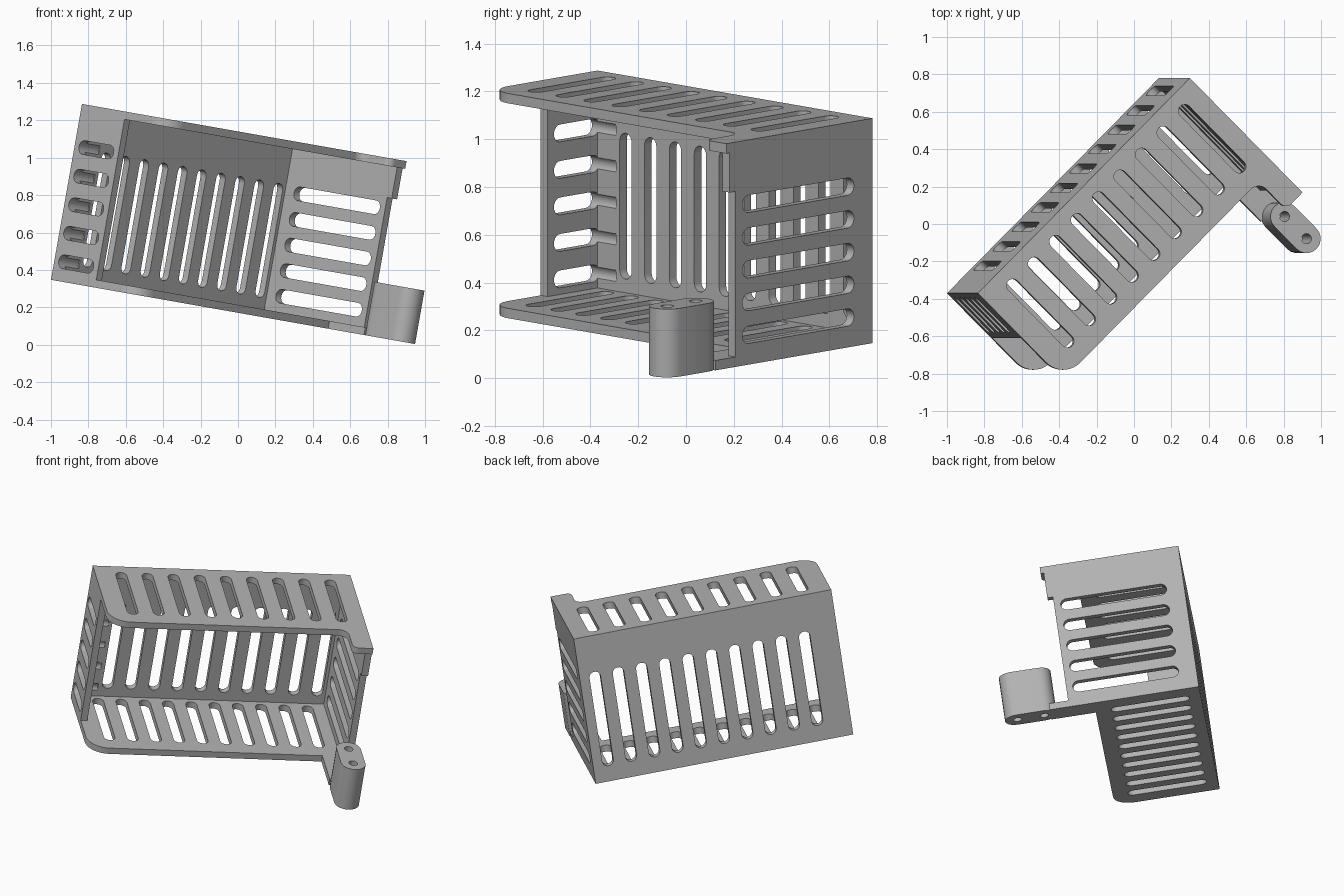
import bpy, bmesh, math
from mathutils import Matrix, Vector

cube = bpy.data.objects.get("Cube")
if cube:
    bpy.data.objects.remove(cube, do_unlink=True)

# Main sizes: width, height, shelf depth, wall thickness, corner radius
W, H, D, T, R = 1.627, 0.955, 0.655, 0.042, 0.13
LUG_U, LUG_R = 1.55, 0.077
LUG_V = (0.97, 1.138)

# The whole holder is turned 45 degrees and tipped 10 degrees
FRAME = (Matrix.Translation((-1.0, -0.37, 0.347))
         @ Matrix.Rotation(math.radians(10), 4, 'Y')
         @ Matrix.Rotation(math.radians(45), 4, 'Z'))

grey = bpy.data.materials.new("plain_grey")
grey.use_nodes = True
color = (0.45, 0.45, 0.45, 1)
grey.diffuse_color = color
grey.node_tree.nodes["Principled BSDF"].inputs["Base Color"].default_value = color

# Each plane maps (a, b, extrusion) to width, depth (towards front), height
PLANES = {
    "flat": lambda a, b, c: Vector((a, -b, c)),
    "back": lambda a, b, c: Vector((a, -c, b)),
    "side": lambda a, b, c: Vector((c, -a, b)),
}


def arc(cx, cy, r, start, end, n=10):
    angles = [math.radians(start + (end - start) * i / n) for i in range(n + 1)]
    return [(cx + r * math.cos(t), cy + r * math.sin(t)) for t in angles]


def slot_x(x0, x1, y, r):
    """Round-ended slot running along the first axis."""
    return arc(x0 + r, y, r, 90, 270) + arc(x1 - r, y, r, -90, 90)


def slot_y(x, y0, y1, r):
    """Round-ended slot running along the second axis."""
    return arc(x, y0 + r, r, 180, 360) + arc(x, y1 - r, r, 0, 180)


def rect(x0, x1, y0, y1):
    return [(x0, y0), (x1, y0), (x1, y1), (x0, y1)]


def solid(name, plane, outlines, low, high):
    """Extrude one or more closed outlines between two levels."""
    bm = bmesh.new()
    place = PLANES[plane]
    for pts in outlines:
        rings = [[bm.verts.new(place(a, b, c)) for a, b in pts] for c in (low, high)]
        bm.faces.new(rings[0])
        bm.faces.new(rings[1])
        for i in range(len(pts)):
            j = (i + 1) % len(pts)
            bm.faces.new((rings[0][i], rings[0][j], rings[1][j], rings[1][i]))
    bmesh.ops.recalc_face_normals(bm, faces=bm.faces[:])
    mesh = bpy.data.meshes.new(name)
    bm.to_mesh(mesh)
    bm.free()
    mesh.materials.append(grey)
    obj = bpy.data.objects.new(name, mesh)
    obj.matrix_world = FRAME
    bpy.context.collection.objects.link(obj)
    return obj


def cutter(name, plane, outlines, low, high):
    obj = solid(name, plane, outlines, low, high)
    obj.hide_render = True
    return obj


def cut(obj, *tools):
    for tool in tools:
        mod = obj.modifiers.new("slots", 'BOOLEAN')
        mod.operation = 'DIFFERENCE'
        mod.solver = 'EXACT'
        mod.object = tool
    bpy.context.view_layer.update()
    graph = bpy.context.evaluated_depsgraph_get()
    mesh = bpy.data.meshes.new_from_object(obj.evaluated_get(graph))
    obj.modifiers.clear()
    obj.data = mesh


front_corner = arc(R, D - R, R, 180, 90)

# Slot cutters
top_cut = cutter("top_slot_cutter", "flat",
                 [slot_y(0.163 + 0.165 * i, 0.07, 0.56, 0.035) for i in range(9)],
                 H - 0.1, H + 0.05)
bottom_cut = cutter("bottom_slot_cutter", "flat",
                    [slot_y(0.15 + 0.147 * i, 0.07, 0.56, 0.035) for i in range(10)],
                    -0.05, 0.08)
back_cut = cutter("back_slot_cutter", "back",
                  [slot_y(0.208 + 0.147 * i, 0.1, 0.72, 0.035) for i in range(10)],
                  -0.05, 0.1)
left_cut = cutter("narrow_side_slot_cutter", "side",
                  [slot_x(0.033, 0.3, 0.107 + 0.155 * i, 0.037) for i in range(5)],
                  -0.05, 0.15)
right_cut = cutter("wide_side_slot_cutter", "side",
                   [slot_x(0.11, 0.77, 0.127 + 0.139 * i, 0.037) for i in range(5)],
                   W - 0.1, W + 0.05)
hole_cut = cutter("lug_hole_cutter", "flat",
                  [arc(LUG_U, v, 0.027, 0, 345, 23) for v in LUG_V], -0.05, 0.4)

# Top plate with a rounded corner and a forward ear
top_outline = ([(0, 0)] + front_corner
               + arc(1.44, D + 0.06, 0.06, -90, 0)
               + arc(1.54, 0.825, 0.04, 180, 90) + [(W, 0.865), (W, 0)])
top_plate = solid("top_plate", "flat", [top_outline], H - T, H)
cut(top_plate, top_cut)

# Bottom plate with an arm reaching to the mounting lug
arm = W - 2 * LUG_R
bottom_outline = ([(0, 0)] + front_corner
                  + [(arm, D), (arm, 0.93), (W, 0.93), (W, 0)])
bottom_plate = solid("bottom_plate", "flat", [bottom_outline], 0, T)
cut(bottom_plate, bottom_cut)

# Back wall, also grooved by the narrow side's slots
back_wall = solid("back_wall", "back", [rect(0, W, T, H - T)], 0, T)
cut(back_wall, back_cut, left_cut)

# Short side wall
narrow_side = solid("narrow_side_wall", "side", [rect(T, 0.337, T, H - T)], 0, T)
cut(narrow_side, left_cut)

# Deep side wall with a stepped front edge
wide_outline = [(T, T), (0.81, T), (0.81, 0.745), (0.845, 0.745),
                (0.845, H - T), (T, H - T)]
wide_side = solid("wide_side_wall", "side", [wide_outline], W - T, W)
cut(wide_side, right_cut)

# Mounting lug with two screw holes
lug = solid("mounting_lug", "flat",
            [slot_y(LUG_U, LUG_V[0] - LUG_R, LUG_V[1] + LUG_R, LUG_R)], 0, 0.29)
cut(lug, hole_cut)

# Remove the used cutters and smooth the rounded ends
for tool in (top_cut, bottom_cut, back_cut, left_cut, right_cut, hole_cut):
    bpy.data.objects.remove(tool, do_unlink=True)
bpy.ops.object.select_all(action='DESELECT')
for part in (top_plate, bottom_plate, back_wall, narrow_side, wide_side, lug):
    part.select_set(True)
bpy.context.view_layer.objects.active = top_plate
bpy.ops.object.shade_smooth_by_angle(angle=math.radians(30))
